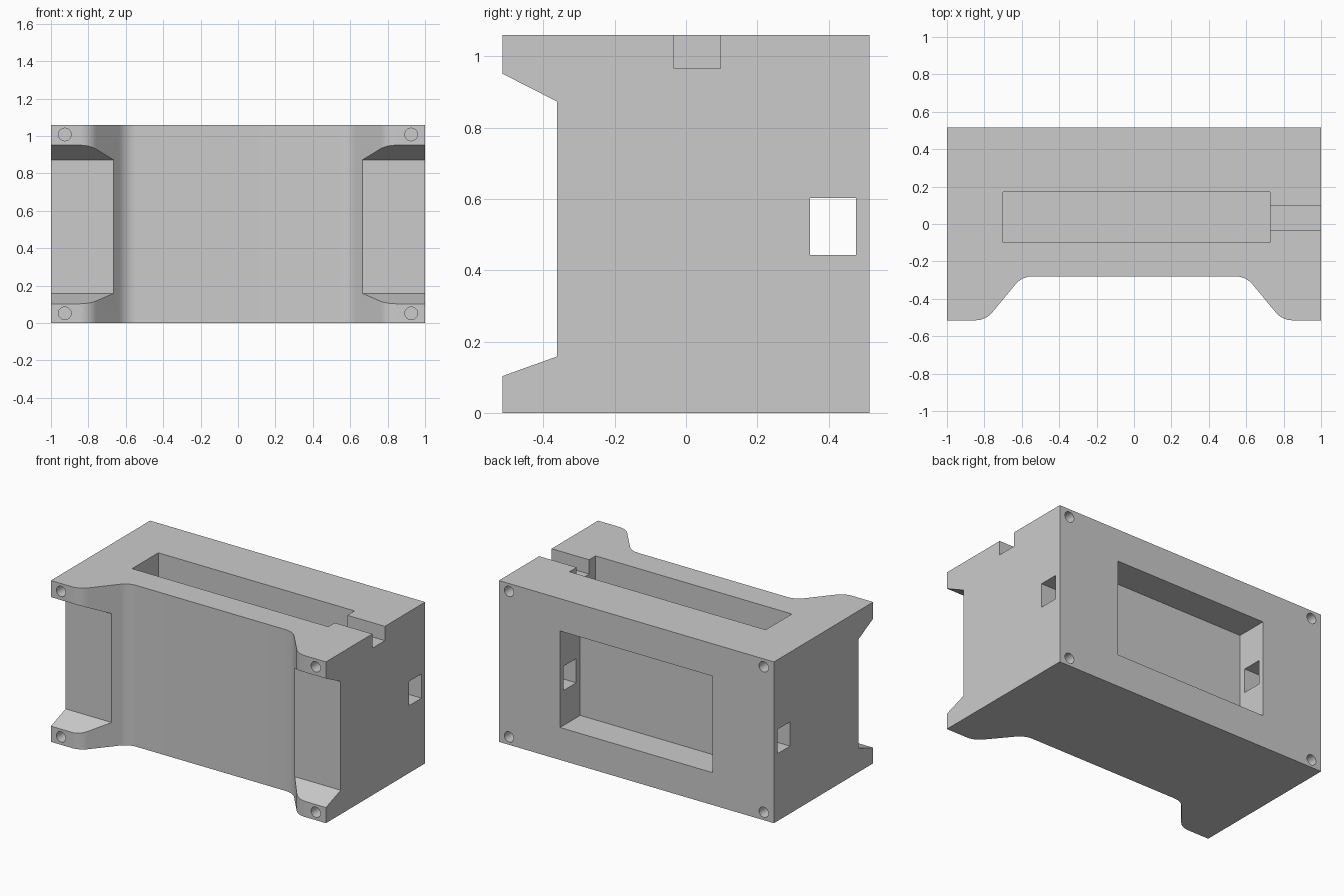
import bpy
import bmesh
import math
from mathutils import Vector

old = bpy.data.objects.get("Cube")
if old:
    bpy.data.objects.remove(old, do_unlink=True)

HEIGHT, FRONT, BACK = 1.06, -0.515, 0.515

grey = bpy.data.materials.new("light grey plastic")
grey.use_nodes = True
grey.diffuse_color = (0.6, 0.6, 0.6, 1)
grey.node_tree.nodes["Principled BSDF"].inputs["Base Color"].default_value = (0.6, 0.6, 0.6, 1)


def prism(name, outline, offset):
    """Extrude a closed 3D outline along an offset vector."""
    bm = bmesh.new()
    face = bm.faces.new([bm.verts.new(p) for p in outline])
    ext = bmesh.ops.extrude_face_region(bm, geom=[face])
    moved = [v for v in ext["geom"] if isinstance(v, bmesh.types.BMVert)]
    bmesh.ops.translate(bm, verts=moved, vec=offset)
    bmesh.ops.recalc_face_normals(bm, faces=bm.faces)
    mesh = bpy.data.meshes.new(name)
    bm.to_mesh(mesh)
    bm.free()
    mesh.materials.append(grey)
    obj = bpy.data.objects.new(name, mesh)
    bpy.context.collection.objects.link(obj)
    return obj


def box(name, x, y, z):
    corners = [(x[0], y[0], z[0]), (x[1], y[0], z[0]), (x[1], y[1], z[0]), (x[0], y[1], z[0])]
    return prism(name, corners, (0, 0, z[1] - z[0]))


def fillet(before, corner, after, tangent, steps=8):
    """Points of an arc rounding a corner."""
    c = Vector(corner)
    a = (Vector(before) - c).normalized()
    b = (Vector(after) - c).normalized()
    half = a.angle(b) / 2
    radius = tangent * math.tan(half)
    centre = c + (a + b).normalized() * (tangent / math.cos(half))
    start, end = c + a * tangent - centre, c + b * tangent - centre
    sweep = start.angle(end)
    pts = []
    for i in range(steps + 1):
        t = i / steps
        p = (start * math.sin((1 - t) * sweep) + end * math.sin(t * sweep)) / math.sin(sweep)
        pts.append(centre + p.normalized() * radius)
    return pts


def cut(target, cutter):
    mod = target.modifiers.new(cutter.name, "BOOLEAN")
    mod.operation = "DIFFERENCE"
    mod.solver = "EXACT"
    mod.object = cutter
    bpy.context.view_layer.objects.active = target
    bpy.ops.object.modifier_apply(modifier=mod.name)
    bpy.data.objects.remove(cutter, do_unlink=True)


# Housing: plan with two front legs and rounded flares
leg, foot, root, mid = (1, FRONT), (0.793, FRONT), (0.598, -0.28), (0, -0.28)
half = [Vector((1, BACK)), Vector(leg)]
half += fillet(leg, foot, root, 0.055) + fillet(foot, root, mid, 0.055)
plan = half + [Vector((-p.x, p.y)) for p in reversed(half)]
housing = prism("housing", [(p.x, p.y, 0) for p in plan], (0, 0, HEIGHT))

# Sloped notch across both legs
notch = [(-0.6, 0.07), (FRONT, 0.103), (-0.362, 0.158), (-0.362, 0.873), (FRONT, 0.951), (-0.6, 0.996)]
cut(housing, prism("leg_notch", [(-1.1, y, z) for y, z in notch], (2.2, 0, 0)))

# Deep top slot with a shallow cable channel
cut(housing, box("top_slot", (-0.70, 0.727), (-0.10, 0.172), (0.1, 1.2)))
cut(housing, box("cable_channel", (0.6, 1.1), (-0.033, 0.097), (0.966, 1.2)))

# Back pocket and the side windows that open into it
cut(housing, box("back_pocket", (-0.555, 0.555), (0.306, 0.6), (0.213, 0.847)))
cut(housing, box("side_windows", (-1.1, 1.1), (0.348, 0.477), (0.443, 0.602)))

# Blind screw holes at the corners, front and back
for x in (-0.926, 0.926):
    for z in (0.052, HEIGHT - 0.052):
        for face in (FRONT, BACK):
            bpy.ops.mesh.primitive_cylinder_add(vertices=24, radius=0.034, depth=0.4,
                                                location=(x, face, z), rotation=(math.pi / 2, 0, 0))
            hole = bpy.context.object
            hole.name = "screw_hole"
            hole.data.materials.append(grey)
            cut(housing, hole)

bpy.ops.object.select_all(action="DESELECT")
housing.select_set(True)
bpy.context.view_layer.objects.active = housing
bpy.ops.object.shade_smooth_by_angle(angle=math.radians(20))
